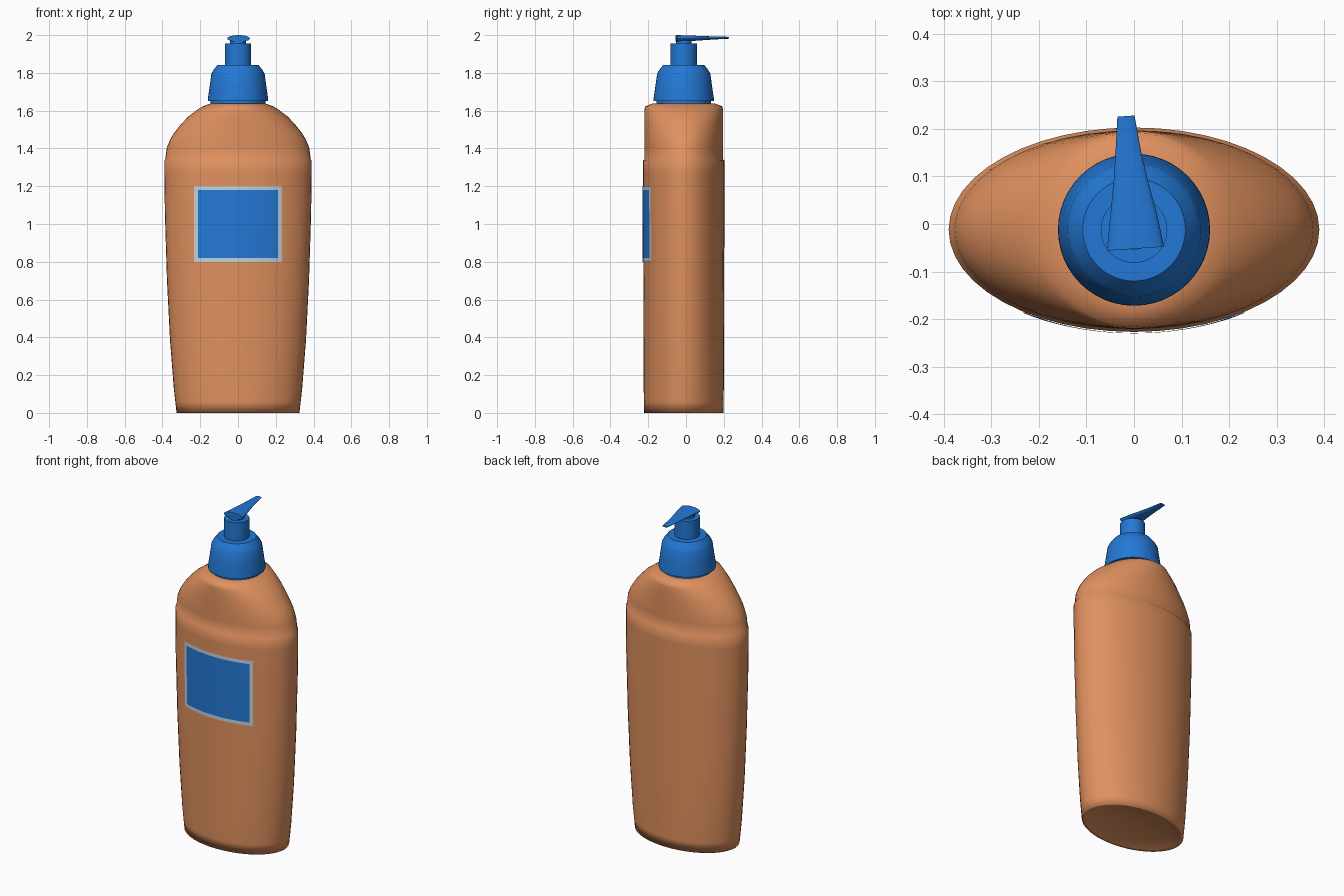
import bpy, math

if "Cube" in bpy.data.objects:
    bpy.data.objects.remove(bpy.data.objects["Cube"])

CY = -0.012   # bottle axis in y


def material(name, rgb):
    m = bpy.data.materials.new(name)
    m.diffuse_color = (*rgb, 1)
    m.use_nodes = True
    m.node_tree.nodes["Principled BSDF"].inputs["Base Color"].default_value = m.diffuse_color
    return m


orange = material("warm orange", (0.745, 0.283, 0.114))
blue = material("bright blue", (0.017, 0.19, 0.67))
pale = material("pale grey", (0.54, 0.64, 0.71))


def make(name, verts, faces, mats, angle=None):
    me = bpy.data.meshes.new(name)
    me.from_pydata(verts, [], faces)
    me.update()
    for m in mats:
        me.materials.append(m)
    ob = bpy.data.objects.new(name, me)
    bpy.context.collection.objects.link(ob)
    bpy.ops.object.select_all(action='DESELECT')
    ob.select_set(True)
    bpy.context.view_layer.objects.active = ob
    if angle is None:
        bpy.ops.object.shade_smooth()
    else:
        bpy.ops.object.shade_smooth_by_angle(angle=math.radians(angle))
    return ob


def loft(name, rings, mat, angle=None):
    """Skin equal-sized rings and cap both ends."""
    n = len(rings[0])
    verts = [p for r in rings for p in r]
    faces = []
    for k in range(len(rings) - 1):
        a, b = k * n, (k + 1) * n
        for i in range(n):
            j = (i + 1) % n
            faces.append((a + i, a + j, b + j, b + i))
    faces.append(tuple(reversed(range(n))))
    faces.append(tuple(range(len(verts) - n, len(verts))))
    return make(name, verts, faces, [mat], angle)


def ellipse(z, rx, ry, n=48):
    return [(rx * math.cos(2 * math.pi * i / n),
             CY + ry * math.sin(2 * math.pi * i / n), z) for i in range(n)]


# bottle body: (z, half width, half depth), starting inside the hollow base
lower = [(0, 0.325, 0.210), (0.06, 0.332, 0.211), (0.13, 0.340, 0.212),
         (0.385, 0.360, 0.213), (0.70, 0.376, 0.214), (1.05, 0.387, 0.215),
         (1.27, 0.390, 0.215), (1.335, 0.390, 0.215)]
base = [(0.02, 0.26, 0.16), (0.004, 0.305, 0.195)]
shoulder = [(1.342, 0.385, 0.209), (1.405, 0.377, 0.209), (1.45, 0.358, 0.209),
            (1.485, 0.336, 0.209), (1.53, 0.300, 0.209), (1.57, 0.262, 0.209),
            (1.60, 0.222, 0.208), (1.622, 0.190, 0.205), (1.638, 0.145, 0.165)]
loft("bottle_body", [ellipse(*p) for p in base + lower + shoulder], orange)


# curved front label with a pale border
def half_size(z):
    for (z0, a0, b0), (z1, a1, b1) in zip(lower, lower[1:]):
        if z0 <= z <= z1:
            t = (z - z0) / (z1 - z0)
            return a0 + t * (a1 - a0), b0 + t * (b1 - b0)


xs = [-0.232] + [-0.213 + 0.426 * i / 16 for i in range(17)] + [0.232]
zs = [0.80, 0.82, 0.93, 1.05, 1.18, 1.20]
verts, faces = [], []
for z in zs:
    a, b = half_size(z)
    for x in xs:
        verts.append((x, CY - b * math.sqrt(1 - (x / a) ** 2) - 0.003, z))
w = len(xs)
for r in range(len(zs) - 1):
    for c in range(w - 1):
        i = r * w + c
        faces.append((i, i + 1, i + 1 + w, i + w))
label = make("front_label", verts, faces, [blue, pale])
for k, p in enumerate(label.data.polygons):
    r, c = divmod(k, w - 1)
    p.material_index = int(r in (0, len(zs) - 2) or c in (0, w - 2))

# pump: neck ring, collar, stem, plunger rod
for name, prof in {
    "neck_ring": [(1.62, 0.145), (1.665, 0.145)],
    "pump_collar": [(1.652, 0.160), (1.668, 0.159), (1.73, 0.150), (1.795, 0.141),
                    (1.815, 0.130), (1.843, 0.108)],
    "pump_stem": [(1.84, 0.070), (1.955, 0.070)],
    "plunger_rod": [(1.95, 0.042), (1.975, 0.042)],
}.items():
    loft(name, [ellipse(z, r, r) for z, r in prof], blue, 35)

# nozzle: flattened tapering spout, (centre x, y, z, half width, half height)
spout = [(0.003, -0.052, 1.982, 0.060, 0.018), (-0.001, 0.02, 1.983, 0.049, 0.015),
         (-0.007, 0.09, 1.984, 0.036, 0.011), (-0.012, 0.15, 1.985, 0.027, 0.008),
         (-0.017, 0.227, 1.986, 0.018, 0.005)]
rings = []
for cx, cy, cz, rx, rz in spout:
    rings.append([(cx + rx * math.cos(t), cy + 0.07 * rx * math.cos(t), cz + rz * math.sin(t))
                  for t in (-2 * math.pi * i / 24 for i in range(24))])
loft("pump_nozzle", rings, blue, 40)
